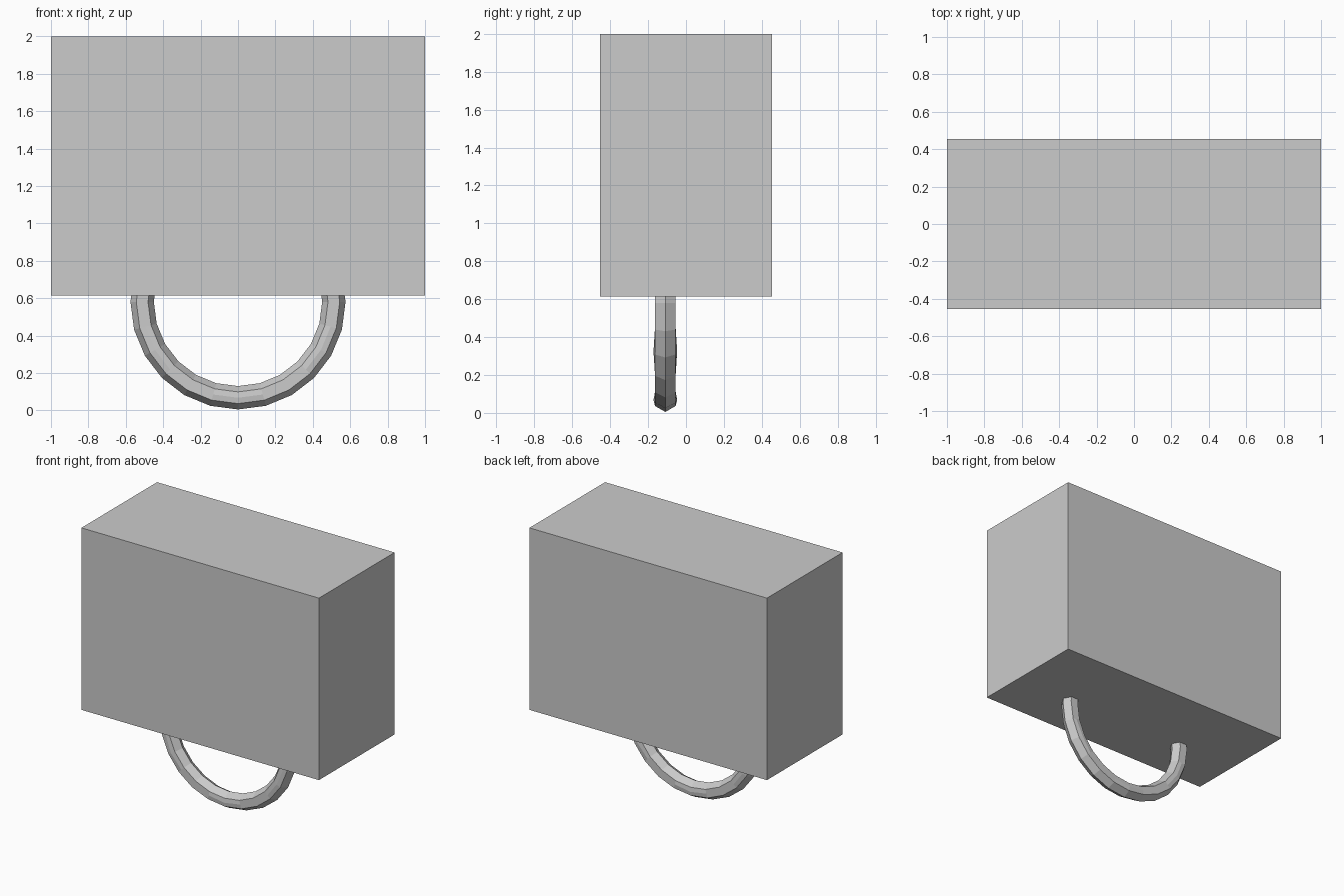
import bpy, bmesh
from math import radians, sin, cos

if "Cube" in bpy.data.objects:
    bpy.data.objects.remove(bpy.data.objects["Cube"])


def add_object(name, bm):
    bmesh.ops.recalc_face_normals(bm, faces=bm.faces[:])
    mesh = bpy.data.meshes.new(name)
    bm.to_mesh(mesh)
    bm.free()
    obj = bpy.data.objects.new(name, mesh)
    bpy.context.collection.objects.link(obj)
    return obj


# Block body
bm = bmesh.new()
bmesh.ops.create_cube(bm, size=1)
for v in bm.verts:
    v.co.x *= 2.0
    v.co.y *= 0.91
    v.co.z = v.co.z * 1.385 + 1.3075
add_object("block_body", bm)

# Faceted ring hanging below; its ends run slightly into the block
RING_Y, RING_Z, MAJOR, MINOR = -0.109, 0.58, 0.5125, 0.0625
SECTION = (0, 60, 90, 120, 180, 240, 270, 300)
BULGED = (30, 90, 150)  # ring positions where the sides come to a point

bm = bmesh.new()
rings = []
for deg in range(-15, 196, 15):
    a = radians(deg)
    ring = []
    for s in SECTION:
        flat = s in (90, 270) and deg not in BULGED
        r = MINOR * (cos(radians(30)) if flat else 1)
        radius = MAJOR + r * cos(radians(s))
        ring.append(bm.verts.new((radius * cos(a),
                                  RING_Y + r * sin(radians(s)),
                                  RING_Z - radius * sin(a))))
    rings.append(ring)
n = len(SECTION)
for lower, upper in zip(rings, rings[1:]):
    for i in range(n):
        j = (i + 1) % n
        bm.faces.new((lower[i], lower[j], upper[j], upper[i]))
bm.faces.new(rings[0])
bm.faces.new(rings[-1])
add_object("hanging_ring", bm)
